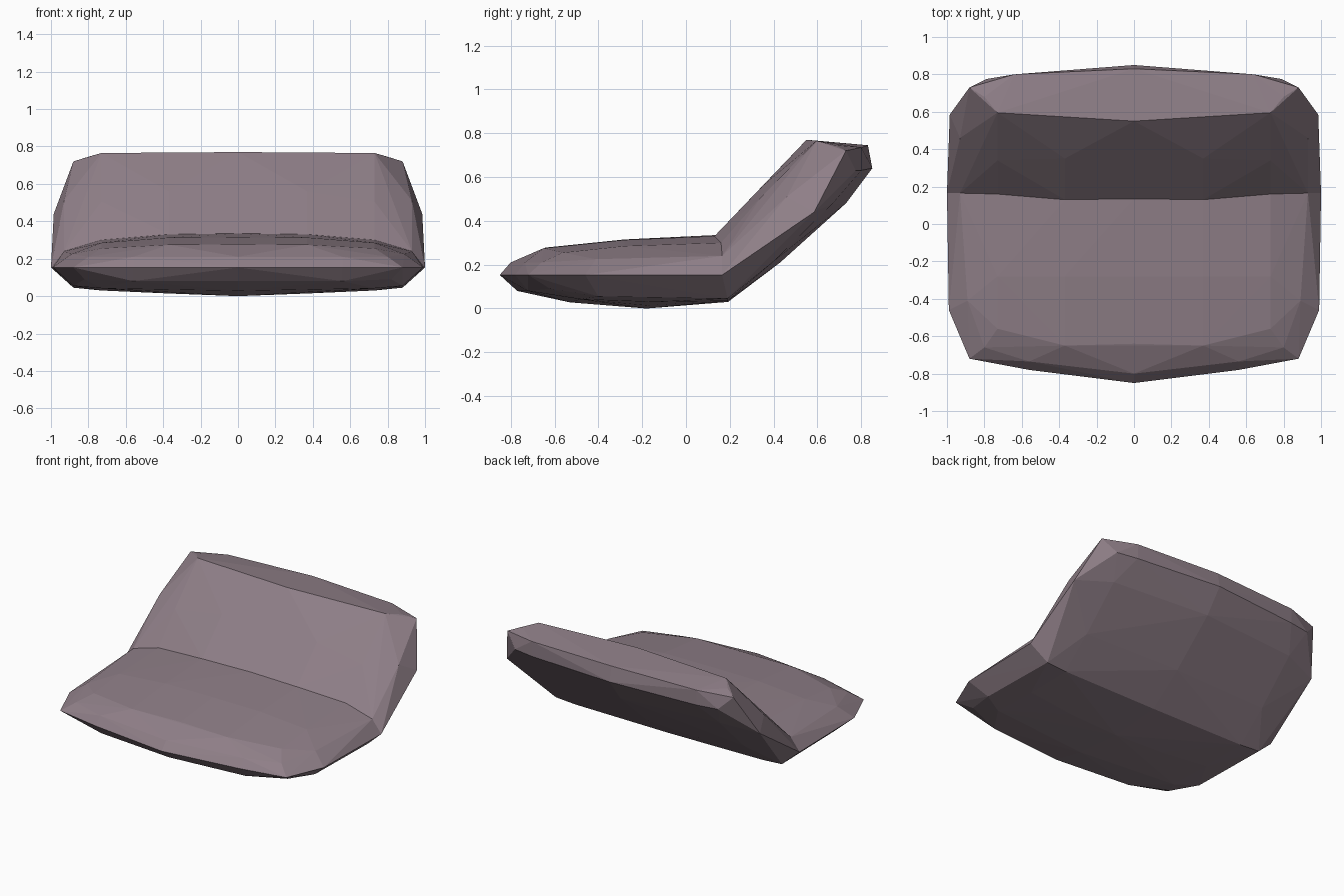
import bpy, bmesh

if "Cube" in bpy.data.objects:
    bpy.data.objects.remove(bpy.data.objects["Cube"])

# Half outlines (x >= 0), mirrored by the helper
# Cross-section shared by seat and backrest along the fold
fold = [(0, .135, .335), (.37, .13, .33), (.73, .16, .30), (.93, .165, .24),
        (1, .165, .153), (.88, .19, .045), (.73, .19, .035), (0, .192, .03)]

seat = [(0, -.85, .153), (.56, -.78, .153), (.88, -.72, .153), (.99, -.46, .153),   # rim
        (0, -.80, .21), (.56, -.735, .21), (.80, -.66, .21), (0, -.64, .278),       # upper side
        (.37, -.65, .275), (.73, -.56, .255), (.89, -.41, .225),
        (0, -.28, .315), (.37, -.28, .313), (.73, -.28, .285),
        (0, -.77, .08), (.56, -.72, .08), (.82, -.62, .09),                         # underside
        (0, -.53, .028), (.73, -.48, .042), (.88, -.40, .055),
        (0, -.18, .0), (.37, -.18, .014), (.73, -.15, .03)]

back = [(.985, .585, .44), (.88, .73, .72), (.64, .80, .735), (0, .83, .745),       # rim
        (.93, .46, .51), (.73, .34, .505), (.37, .35, .56), (0, .355, .563),        # front side
        (0, .55, .77), (.73, .595, .765), (.80, .68, .745),
        (0, .85, .64), (.64, .80, .63), (.79, .775, .63),                           # rear side
        (0, .73, .48), (.73, .67, .48), (.87, .61, .46),
        (0, .43, .21), (.73, .40, .215), (.88, .37, .22)]


def mirrored(points):
    return points + [(-x, y, z) for x, y, z in points if x > 0]


def add_pad(bm, points):
    """Faceted convex pad, left open along the fold."""
    shared = mirrored(fold)
    n_fold = len(shared)
    tmp = bmesh.new()
    on_fold = set()
    for i, p in enumerate(shared + mirrored(points)):
        v = tmp.verts.new(p)
        if i < n_fold:
            on_fold.add(v)
    bmesh.ops.convex_hull(tmp, input=tmp.verts[:])
    cap = [f for f in tmp.faces if all(v in on_fold for v in f.verts)]
    bmesh.ops.delete(tmp, geom=cap, context='FACES_ONLY')
    copies = {}
    for f in tmp.faces:
        for v in f.verts:
            if v not in copies:
                copies[v] = bm.verts.new(v.co)
        bm.faces.new([copies[v] for v in f.verts])
    tmp.free()


# Folded cushion: seat and backrest pads welded along the fold
bm = bmesh.new()
add_pad(bm, seat)
add_pad(bm, back)
bmesh.ops.remove_doubles(bm, verts=bm.verts[:], dist=0.001)
bmesh.ops.recalc_face_normals(bm, faces=bm.faces[:])
mesh = bpy.data.meshes.new("folded_cushion")
bm.to_mesh(mesh)
bm.free()

# Dusty mauve fabric
mat = bpy.data.materials.new("dusty mauve")
mat.diffuse_color = (.275, .212, .245, 1)
mat.use_nodes = True
mat.node_tree.nodes["Principled BSDF"].inputs["Base Color"].default_value = mat.diffuse_color
mesh.materials.append(mat)
cushion = bpy.data.objects.new("folded_cushion", mesh)
bpy.context.collection.objects.link(cushion)
